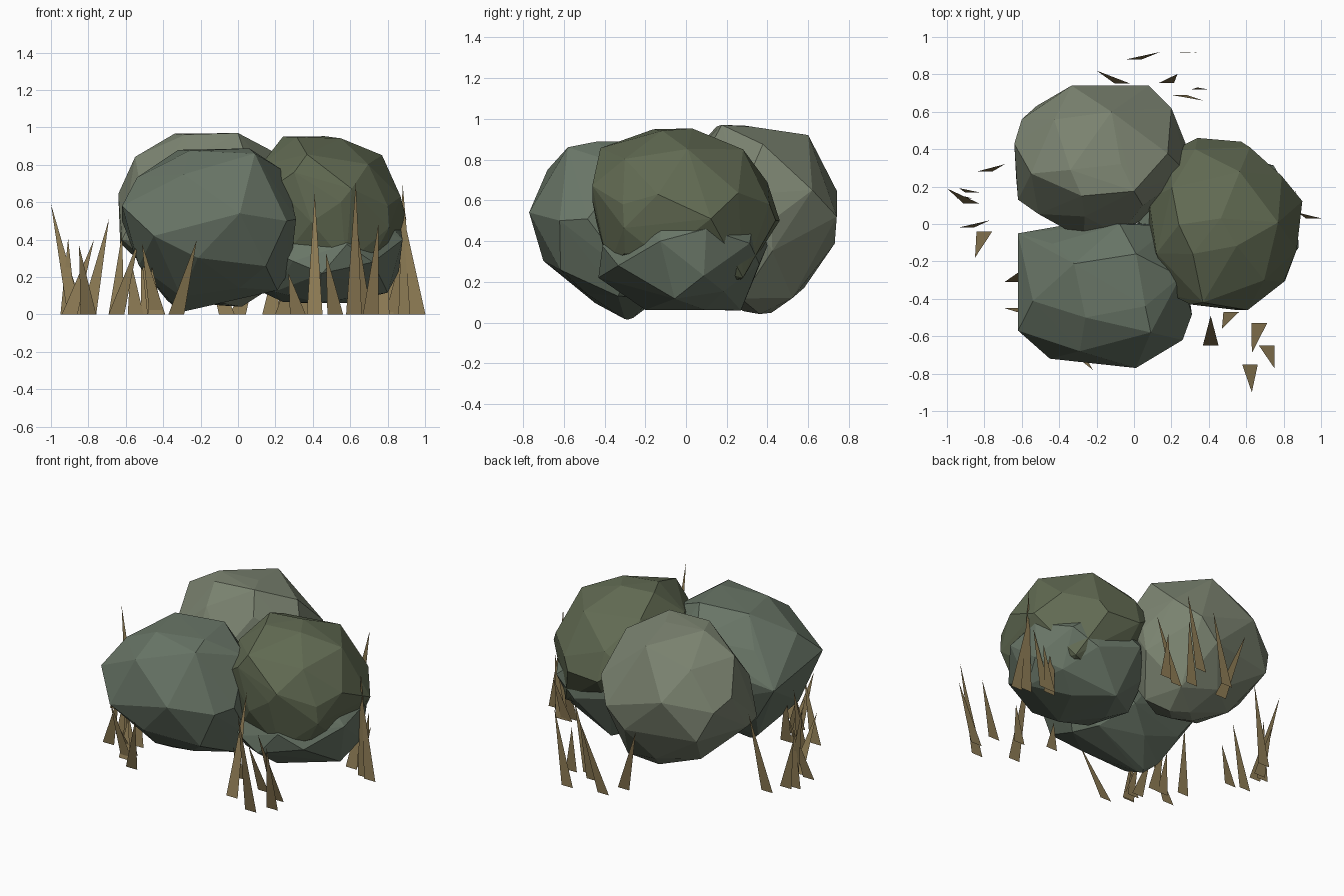
import bpy, bmesh, math, random

random.seed(4)


def material(name, rgb):
    m = bpy.data.materials.new(name)
    m.diffuse_color = (*rgb, 1)
    return m


def finish(name, bm, mat):
    me = bpy.data.meshes.new(name)
    bm.to_mesh(me)
    bm.free()
    me.materials.append(mat)
    ob = bpy.data.objects.new(name, me)
    bpy.context.collection.objects.link(ob)
    return ob


def fit(vals, lo, hi):
    a, b = min(vals), max(vals)
    return [lo + (v - a) / (b - a) * (hi - lo) for v in vals]


def clump(name, rings, corners, mat):
    """Faceted convex leaf mass: rings of (z, xmin, xmax, ymin, ymax) plus a few corners."""
    bm = bmesh.new()
    last = len(rings) - 1
    for i, (z, x0, x1, y0, y1) in enumerate(rings):
        n = 4 if i in (0, last) else 6
        turn = i * math.pi / n + 0.25
        angs = [turn + math.tau * (k + random.uniform(-.1, .1)) / n for k in range(n)]
        xs = fit([math.cos(a) for a in angs], x0, x1)
        ys = fit([math.sin(a) for a in angs], y0, y1)
        dz = 0.01 if i in (0, last) else 0.035
        for x, y in zip(xs, ys):
            bm.verts.new((x, y, z + random.uniform(-dz, dz)))
    for p in corners:
        bm.verts.new(p)
    res = bmesh.ops.convex_hull(bm, input=bm.verts[:])
    junk = {v for v in res["geom_interior"] + res["geom_unused"]
            if isinstance(v, bmesh.types.BMVert)}
    bmesh.ops.delete(bm, geom=list(junk), context='VERTS')
    bmesh.ops.recalc_face_normals(bm, faces=bm.faces[:])
    return finish(name, bm, mat)


sage = material("sage_leaf", (0.20, 0.23, 0.165))
blue_green = material("blue_green_leaf", (0.14, 0.18, 0.135))
olive = material("olive_leaf", (0.12, 0.145, 0.085))
straw = material("dry_grass", (0.27, 0.20, 0.09))

# Leaf masses
clump("back_leaf_clump", [
    (.05, -.18, .02, .28, .42), (.14, -.40, .14, .12, .58),
    (.38, -.63, .26, -.02, .73), (.62, -.64, .29, -.06, .74),
    (.84, -.55, .18, .04, .62), (.965, -.34, .00, .15, .32)],
    [(-.60, .56, .58), (.20, .62, .65), (.08, .74, .52), (-.27, -.08, .60),
     (-.62, .13, .40), (.28, .42, .50), (-.12, .60, .92)], sage)
clump("front_leaf_clump", [
    (.02, -.31, -.27, -.30, -.26), (.11, -.38, .21, -.49, -.10),
    (.27, -.53, .28, -.70, .00), (.54, -.60, .31, -.74, .02),
    (.73, -.54, .25, -.68, .00), (.88, -.32, .06, -.50, -.16)],
    [(-.62, -.05, .50), (-.62, -.57, .58), (-.45, -.72, .42), (.01, -.77, .54),
     (.26, -.62, .50), (.20, -.01, .50), (.09, -.58, .86)], blue_green)
clump("right_leaf_clump", [
    (.17, .30, .58, -.12, .22), (.29, .12, .80, -.38, .32),
    (.48, .08, .90, -.44, .44), (.66, .08, .87, -.46, .40),
    (.83, .12, .77, -.42, .28), (.945, .24, .55, -.16, .03)],
    [(.20, .39, .60), (.34, .46, .50), (.62, .41, .58), (.80, -.31, .58),
     (.30, -.43, .76), (.55, -.46, .60), (.70, .28, .22), (.74, -.30, .34)], olive)
clump("lower_right_leaf_clump", [
    (.06, .24, .58, -.20, .27), (.13, .10, .80, -.28, .28),
    (.26, .04, .86, -.40, .36), (.40, .00, .88, -.41, .40),
    (.54, .05, .82, -.30, .34), (.66, .20, .66, -.20, .20)],
    [(.87, .10, .46), (.45, -.43, .22)], blue_green)

# Dry grass: flat triangular blades with bases along x
# (base x, base y, tip x, tip y, tip z)
blades = [
    (-.87, .11, -1.0, .19, .59), (-.80, .28, -.69, .32, .51),
    (-.90, -.02, -.77, .02, .40), (-.80, -.04, -.85, -.18, .37),
    (.41, -.65, .41, -.49, .65), (.62, -.75, .63, -.90, .71),
    (.67, -.53, .63, -.69, .50), (.71, -.65, .75, -.77, .48),
    (.52, -.47, .47, -.56, .33), (.32, -.40, .27, -.44, .22),
    (.96, .03, .88, .06, .55), (.90, .05, .88, .05, .70),
    (-.33, -.66, -.22, -.78, .40), (-.65, -.31, -.62, -.26, .43),
    (-.65, -.45, -.53, -.50, .40), (-.06, .75, -.20, .82, .45),
    (0, .88, .14, .92, .45), (.24, .92, .34, .915, .50),
    (.24, .69, .37, .66, .45), (.35, .72, .34, .73, .30)]

# Extra short blades filling the tufts: centre x, y, spread, count
for cx, cy, spread, count in [(-.47, -.48, .12, 6), (.10, .70, .08, 1),
                              (-.88, .13, .04, 2), (.80, .13, .06, 3)]:
    for _ in range(count):
        x = cx + random.uniform(-spread, spread)
        y = cy + random.uniform(-spread, spread)
        blades.append((x, y, x + random.uniform(-.1, .1),
                       y + random.uniform(-.08, .08), random.uniform(.22, .42)))

bm = bmesh.new()
for bx, by, tx, ty, tz in blades:
    w = 0.042
    pts = [(bx - w, by, 0), (bx + w, by, 0), (tx, ty, tz)]
    bm.faces.new([bm.verts.new(p) for p in pts])
finish("dry_grass_blades", bm, straw)
